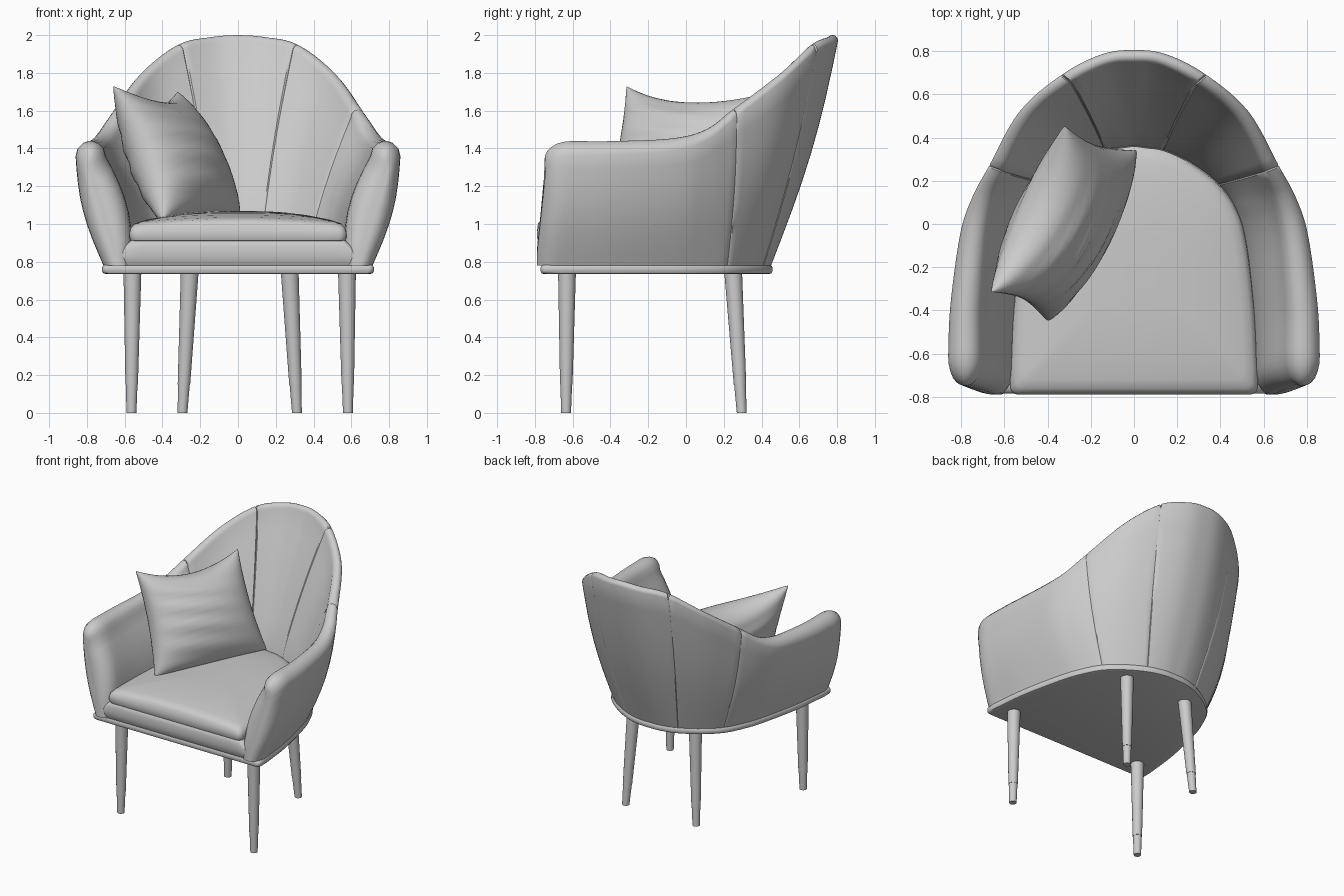
import bpy, math
from mathutils import Vector

if "Cube" in bpy.data.objects:
    bpy.data.objects.remove(bpy.data.objects["Cube"])

# Half of the shell, front arm to back centre. Per station:
# outer bottom x,y | outer top x,y,z | inner foot x,y | top thickness
ST = [Vector(s) for s in (
    (.712, -.69, .86, -.61, 1.44, .56, -.69, .16),
    (.68, -.40, .85, -.38, 1.44, .545, -.40, .15),
    (.61, -.08, .805, -.05, 1.455, .51, -.10, .13),
    (.56, .07, .75, .12, 1.505, .465, .06, .11),
    (.48, .22, .67, .27, 1.61, .38, .18, .08),
    (.36, .33, .53, .52, 1.80, .25, .28, .07),
    (.22, .41, .335, .69, 1.95, .13, .335, .065),
    (.10, .445, .15, .785, 1.99, .05, .345, .06),
    (0, .45, 0, .805, 2.0, 0, .35, .06))]
SIGN = (-1, 1, -1, 1, 1, -1, 1, 1)
PTS = [2 * ST[0] - ST[1]] + ST + [Vector([a * s for a, s in zip(ST[7], SIGN)])]


def station(u):
    """Smooth interpolation through the stations."""
    i = min(int(u), 7)
    t = u - i
    a, b, c, d = PTS[i:i + 4]
    return .5 * (2 * b + (c - a) * t + (2 * a - 5 * b + 4 * c - d) * t * t
                 + (3 * b - a - 3 * c + d) * t ** 3)


def finish(name, verts, faces, mirror=False, weld=False):
    me = bpy.data.meshes.new(name)
    me.from_pydata([tuple(v) for v in verts], [], faces)
    me.shade_smooth()
    ob = bpy.data.objects.new(name, me)
    bpy.context.collection.objects.link(ob)
    bpy.ops.object.select_all(action='DESELECT')
    ob.select_set(True)
    bpy.context.view_layer.objects.active = ob
    bpy.ops.object.mode_set(mode='EDIT')
    bpy.ops.mesh.select_all(action='SELECT')
    if weld:
        bpy.ops.mesh.remove_doubles(threshold=.0005)
    bpy.ops.mesh.normals_make_consistent(inside=False)
    bpy.ops.object.mode_set(mode='OBJECT')
    me.set_sharp_from_angle(angle=math.radians(40))
    if mirror:
        ob.modifiers.new("Mirror", 'MIRROR')
    return ob


def loft(name, rings, cap0=True, cap1=True, mirror=False):
    n = len(rings[0])
    faces = [(r * n + i, r * n + (i + 1) % n, (r + 1) * n + (i + 1) % n, (r + 1) * n + i)
             for r in range(len(rings) - 1) for i in range(n)]
    if cap0:
        faces.append(tuple(range(n)))
    if cap1:
        faces.append(tuple(range((len(rings) - 1) * n, len(rings) * n)))
    return finish(name, [v for r in rings for v in r], faces, mirror)


def section(u, shrink=0.0):
    """Padded wall cross-section: up the outside, over the top, down the inside."""
    s = station(u)
    ob, ot, ib = Vector((s[0], s[1])), Vector((s[2], s[3])), Vector((s[5], s[6]))
    zt, tt = s[4], s[7]
    n = (ob - ib).normalized()
    r = tt * .5
    it = ot - n * tt
    puff = .035 if u < 3 else .035 - .02 * min(1, u - 3)
    outer, inner = [], []
    for k in range(9):
        f = k / 8
        z = .78 + (zt - r - .78) * f
        o = ob.lerp(ot, f) + n * .035 * math.sin(math.pi * f)
        g = max(0, (f - .18) / .82)
        i = ib.lerp(it, g) - n * puff * math.sin(math.pi * g)
        outer.append(Vector((*o, z)))
        inner.append(Vector((*i, z)))
    mid = ot.lerp(it, .5)
    for a in (30, 60, 80):
        w, z = r * math.cos(math.radians(a)), zt - r + r * math.sin(math.radians(a))
        outer.append(Vector((*(mid + n * w), z)))
        inner.append(Vector((*(mid - n * w), z)))
    if shrink:
        for o, i in zip(outer, inner):
            c = (o + i) / 2
            for p in (o, i):
                q = p.lerp(c, shrink)
                p.xy = q.xy
                p.z = .78 + (p.z - .78) * (1 - shrink * .18)
    return outer + inner[::-1]


def span(a, b, n):
    return [a + (b - a) * i / n for i in range(n + 1)]


# Arms, with a rounded front end
nose = []
for a in (90, 78, 64, 48, 32, 16):
    t = math.radians(a)
    ring = section(0, .85 * (1 - math.cos(t)))
    for p in ring:
        p.y -= math.sin(t) * (.10 + .045 * (p.z - .78) / .65)
    nose.append(ring)
loft("arm", nose + [section(u) for u in span(0, 3.97, 24)] + [section(4, .06)], mirror=True)

# Back side panels and centre panel, seams pinched
loft("back_side_panel", [section(4.0, .06)] + [section(u) for u in span(4.03, 5.97, 12)]
     + [section(5.999, .06)], mirror=True)
loft("back_centre_panel", [section(6.0, .06)] + [section(u) for u in span(6.03, 8, 12)],
     cap1=False, mirror=True)


def outline(col, grow, front, corner):
    """Full plan outline from a station column pair, with a straight front."""
    half = []
    for u in span(0, 8, 32):
        s = station(u)
        n = Vector((s[0] - s[5], s[1] - s[6])).normalized()
        half.append(Vector((s[col], s[col + 1])) + n * grow)
    x = half[0].x
    arc = [Vector((x - corner + corner * math.sin(math.radians(a)),
                   front + corner - corner * math.cos(math.radians(a)))) for a in (0, 25, 50, 75)]
    line = [Vector((x * k / 6, front)) for k in range(0, 6)]
    right = line + arc + half
    return right + [Vector((-p.x, p.y)) for p in right[-2:0:-1]]


def slab(name, shape, levels, crown=0):
    """Stack of inset outlines; each level is (inset, z, extra width)."""
    rings = []
    for inset, z, wide in levels:
        k = 1 - inset
        ring = []
        for p in shape:
            x, y = p.x * k, -.2 + (p.y + .2) * k
            lift = crown * (1 - (x / .6) ** 2 + .6 * (y + .2)) if z > .96 else 0
            ring.append(Vector((x * wide, y, z + lift)))
        rings.append(ring)
    return loft(name, rings)


# Base plate and seat cushions (the lower one flares out under the arms)
slab("base_plate", outline(0, .008, -.77, .03),
     [(i, z, 1) for i, z in ((.03, .735), (.01, .739), (0, .75), (0, .77), (.01, .781), (.03, .785))])
slab("seat_base", outline(5, .02, -.785, .03),
     [(.03, .78, 1.18), (.012, .80, 1.16), (0, .83, 1.12), (0, .88, 1.04), (.015, .91, 1), (.05, .925, 1)])
slab("seat_cushion", outline(5, .015, -.79, .04),
     [(i, z, 1) for i, z in ((.05, .905), (.012, .912), (0, .93), (0, .955), (.012, .985), (.05, 1.005),
                             (.12, 1.014), (.3, 1.026), (.5, 1.034), (.7, 1.037), (.9, 1.038), (.98, 1.038))],
     crown=.03)


# Legs with stepped feet
def leg(name, top, foot):
    rings = []
    for z, r in ((0, .026), (.15, .031), (.15, .033), (.74, .047)):
        c = Vector(foot).lerp(Vector(top), z / .74)
        rings.append([Vector((c.x + r * math.cos(a), c.y + r * math.sin(a), z))
                      for a in (math.tau * i / 24 for i in range(24))])
    loft(name, rings)


for side, word in ((-1, "left"), (1, "right")):
    leg("front_leg_" + word, (.009 + side * .568, -.63), (.009 + side * .573, -.635))
    leg("back_leg_" + word, (.009 + side * .265, .25), (.009 + side * .303, .295))

# Throw pillow: puffed square, sagging top edge, creased left side
A, B = Vector((-.66, -.315, 1.73)), Vector((-.32, .455, 1.70))
D, C = Vector((-.40, -.45, 1.02)), Vector((.01, .34, 1.05))
N = 28
normal = (C - A).cross(B - D).normalized()
if normal.x < 0:
    normal = -normal
verts, faces = [], []
for side in (1, -1):
    off = len(verts)
    for j in range(N + 1):
        for i in range(N + 1):
            s, t = math.sin(math.pi * (i / N - .5)), math.sin(math.pi * (j / N - .5))
            s2 = s * (1 - .09 * (1 - t * t))
            t2 = t * (1 - (.13 + .13 * t) * (1 - s * s))
            p = D.lerp(C, (s2 + 1) / 2).lerp(A.lerp(B, (s2 + 1) / 2), (t2 + 1) / 2)
            h = .195 * (max(0, 1 - s * s) * max(0, 1 - t * t)) ** .45 * (1 - .1 * t)
            h += .008 * math.sin(16 * t + 3 * s) * (1 - s * s) * (1 - t * t) * (1 - s)
            verts.append(p + normal * side * h)
    for j in range(N):
        for i in range(N):
            a = off + j * (N + 1) + i
            faces.append((a, a + 1, a + N + 2, a + N + 1))
finish("pillow", verts, faces, weld=True)
